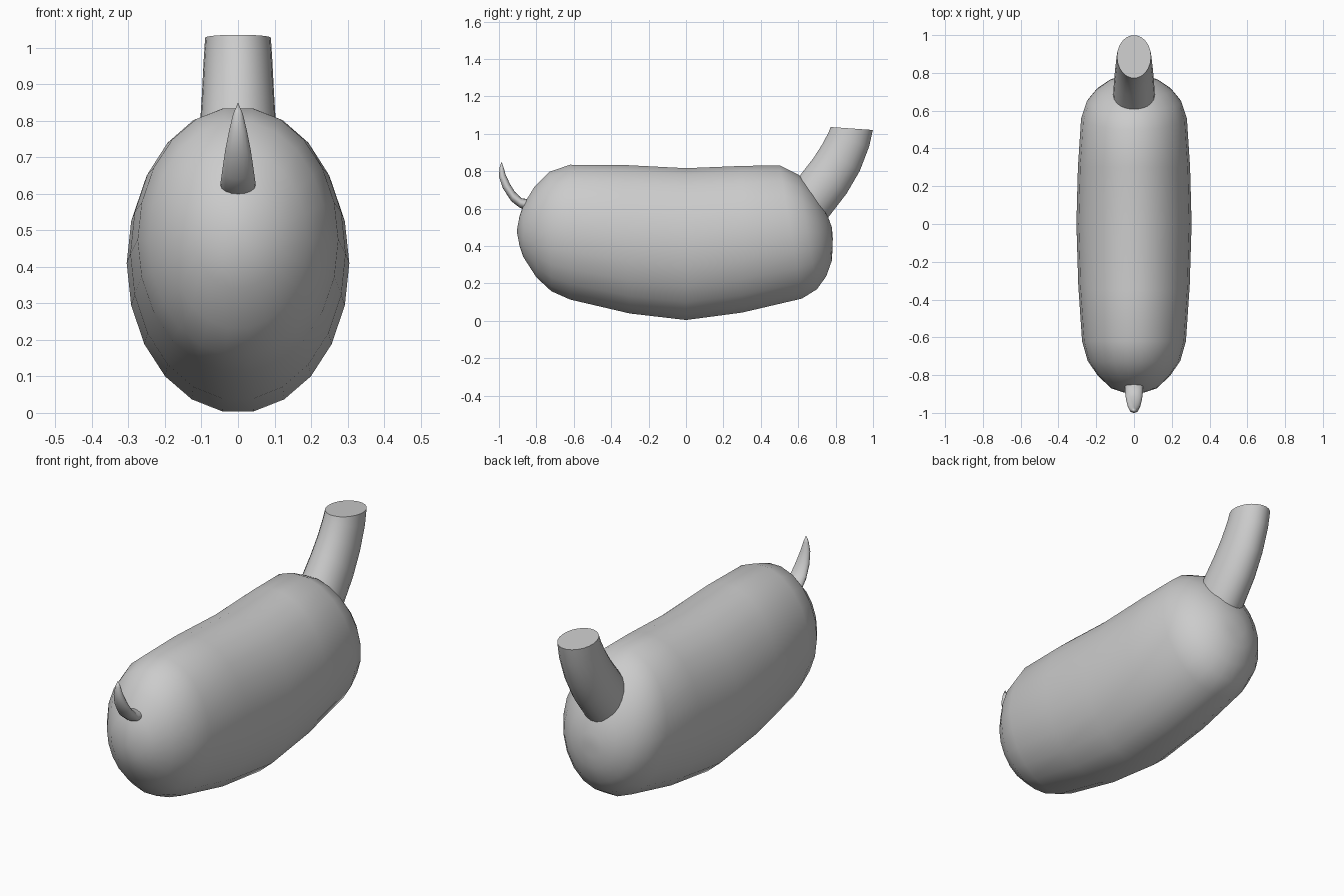
import bpy, math
from mathutils import Vector

cube = bpy.data.objects.get("Cube")
if cube:
    bpy.data.objects.remove(cube, do_unlink=True)

grey = bpy.data.materials.new("plain_grey")
grey.use_nodes = True
grey.diffuse_color = (0.6, 0.6, 0.6, 1)
grey.node_tree.nodes["Principled BSDF"].inputs["Base Color"].default_value = (0.6, 0.6, 0.6, 1)


def loft(name, sections, sides, start=None, end=None):
    """Skin elliptical sections (low y, low z, high y, high z, half width).
    start / end are optional (y, z) poles; without one the end is a flat cap."""
    verts, faces = [], []
    for ly, lz, hy, hz, w in sections:
        low, high = Vector((0, ly, lz)), Vector((0, hy, hz))
        mid, up = (low + high) / 2, (high - low) / 2
        for i in range(sides):
            a = math.tau * i / sides
            verts.append(mid + up * math.sin(a) + Vector((w * math.cos(a), 0, 0)))
    for s in range(len(sections) - 1):
        for i in range(sides):
            j, b = (i + 1) % sides, s * sides
            faces.append((b + i, b + sides + i, b + sides + j, b + j))
    last = (len(sections) - 1) * sides
    for base, pole, flip in ((0, start, False), (last, end, True)):
        ring = [base + i for i in range(sides)]
        if flip:
            ring.reverse()
        if pole:
            verts.append(Vector((0, *pole)))
            tip = len(verts) - 1
            faces += [(ring[i], ring[(i + 1) % sides], tip) for i in range(sides)]
        else:
            faces.append(ring)
    mesh = bpy.data.meshes.new(name)
    mesh.from_pydata(verts, [], faces)
    mesh.materials.append(grey)
    mesh.update()
    obj = bpy.data.objects.new(name, mesh)
    bpy.context.collection.objects.link(obj)
    bpy.ops.object.select_all(action='DESELECT')
    obj.select_set(True)
    bpy.context.view_layer.objects.active = obj
    bpy.ops.object.mode_set(mode='EDIT')
    bpy.ops.mesh.select_all(action='SELECT')
    bpy.ops.mesh.normals_make_consistent(inside=False)
    bpy.ops.object.mode_set(mode='OBJECT')
    bpy.ops.object.shade_smooth_by_angle(angle=math.radians(50))
    return obj


# Rounded, slightly sagging body
loft("body", [
    (-.89, .40, -.89, .56, .06),
    (-.87, .34, -.87, .62, .12),
    (-.80, .23, -.81, .72, .19),
    (-.72, .155, -.73, .80, .245),
    (-.62, .11, -.62, .838, .275),
    (-.30, .035, -.35, .838, .295),
    (0, 0, 0, .82, .305),
    (.30, .04, .30, .832, .297),
    (.62, .115, .50, .835, .28),
    (.70, .165, .60, .785, .25),
    (.75, .235, .67, .715, .20),
    (.78, .32, .74, .61, .13),
    (.783, .38, .78, .50, .06),
], 22, start=(-.905, .48), end=(.785, .44))

# Leaning neck with a flat cut top
loft("neck", [
    (.66, .45, .54, .69, .11),
    (.76, .55, .61, .78, .11),
    (.86, .68, .68, .87, .105),
    (.93, .80, .725, .94, .099),
    (.98, .93, .76, 1.005, .094),
    (1.0, 1.02, .772, 1.036, .09),
], 22)

# Small upturned tail tapering to a tip
loft("tail", [
    (-.85, .59, -.84, .65, .048),
    (-.89, .605, -.88, .655, .048),
    (-.935, .64, -.915, .69, .043),
    (-.98, .71, -.94, .73, .035),
    (-1.0, .77, -.964, .78, .024),
    (-.997, .82, -.975, .82, .013),
], 16, end=(-.986, .85))
